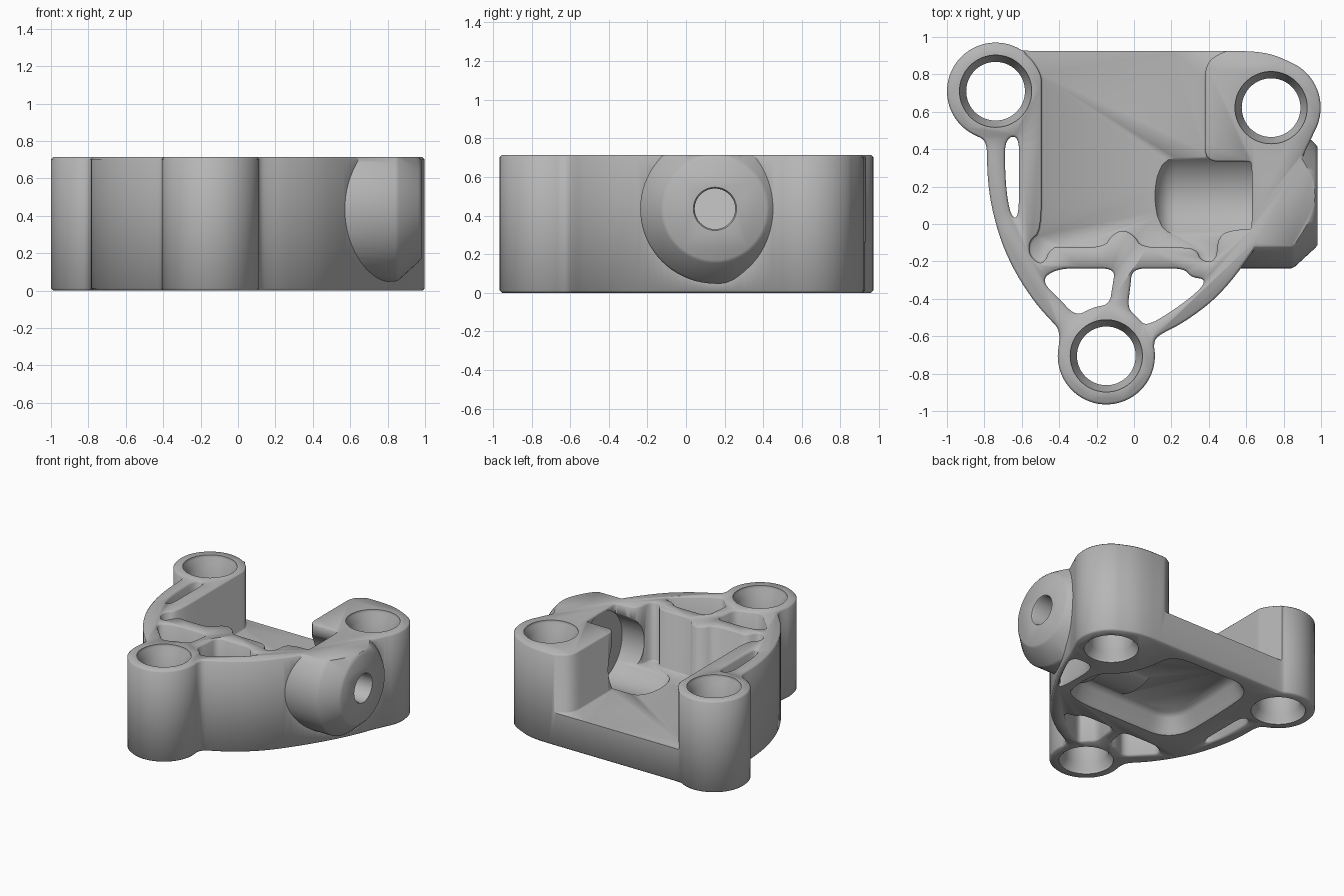
import bpy, bmesh, math
from mathutils import Vector

cube = bpy.data.objects.get("Cube")
if cube:
    bpy.data.objects.remove(cube, do_unlink=True)

TOP, FLOOR, EDGE = 0.715, 0.26, 0.012
SIDE_Y, SIDE_Z = 0.15, 0.435
BACK_LEFT, BACK_RIGHT, FRONT = (-0.74, 0.71), (0.733, 0.622), (-0.148, -0.705)

metal = bpy.data.materials.new("cast grey metal")
metal.use_nodes = True
GREY = (0.47, 0.47, 0.47, 1)
metal.diffuse_color = GREY
metal.node_tree.nodes["Principled BSDF"].inputs["Base Color"].default_value = GREY


def arc(centre, r, a0, a1, n=24):
    angles = [math.radians(a0 + (a1 - a0) * i / n) for i in range(n + 1)]
    return [(centre[0] + r * math.cos(a), centre[1] + r * math.sin(a)) for a in angles]


def soften(points, rounds=3):
    """Round the corners of a closed outline by cutting them repeatedly."""
    pts = [Vector(p) for p in points]
    for _ in range(rounds):
        pairs = zip(pts, pts[1:] + pts[:1])
        pts = [q for a, b in pairs for q in (a.lerp(b, 0.25), a.lerp(b, 0.75))]
    return pts


def skin(name, rings):
    """Join rings of points into a closed solid that faces outward."""
    bm = bmesh.new()
    loops = [[bm.verts.new(p) for p in ring] for ring in rings]
    for low, high in zip(loops, loops[1:]):
        for i in range(len(low)):
            j = (i + 1) % len(low)
            bm.faces.new((low[i], low[j], high[j], high[i]))
    bm.faces.new(loops[0][::-1])
    bm.faces.new(loops[-1])
    if bm.calc_volume(signed=True) < 0:
        bmesh.ops.reverse_faces(bm, faces=bm.faces[:])
    mesh = bpy.data.meshes.new(name)
    bm.to_mesh(mesh)
    bm.free()
    mesh.materials.append(metal)
    obj = bpy.data.objects.new(name, mesh)
    bpy.context.scene.collection.objects.link(obj)
    return obj


def loft(name, outline, layers):
    """Stack an outline at (height, outward offset) layers."""
    pts = [Vector(p) for p in outline]
    area = sum(a.cross(b) for a, b in zip(pts, pts[1:] + pts[:1]))
    side = 1 if area > 0 else -1
    normals = []
    for i, p in enumerate(pts):
        d = (pts[(i + 1) % len(pts)] - pts[i - 1]).normalized()
        normals.append(Vector((d.y, -d.x)) * side)
    return skin(name, [[(*(p + n * off), z) for p, n in zip(pts, normals)]
                       for z, off in layers])


def turn_x(name, profile, n=72):
    """Revolve (x, radius) points around the side bore axis."""
    angles = [2 * math.pi * i / n for i in range(n)]
    return skin(name, [[(x, SIDE_Y + r * math.cos(a), SIDE_Z + r * math.sin(a))
                        for a in angles] for x, r in profile])


def volume(mesh):
    bm = bmesh.new()
    bm.from_mesh(mesh)
    result = bm.calc_volume(signed=True)
    bm.free()
    return result


def combine(target, tool, operation):
    """Boolean the tool into the target, keeping the first sound result."""
    before = volume(target.data)
    mod = target.modifiers.new("combine", "BOOLEAN")
    mod.operation = operation
    mod.object = tool
    for solver in ("MANIFOLD", "EXACT"):
        mod.solver = solver
        bpy.context.view_layer.update()
        graph = bpy.context.evaluated_depsgraph_get()
        mesh = bpy.data.meshes.new_from_object(target.evaluated_get(graph))
        change = volume(mesh) - before
        grows = operation == "UNION"
        if 1e-6 < (change if grows else -change) < before * 0.6:
            target.data = mesh
            break
    target.modifiers.clear()
    bpy.data.objects.remove(tool, do_unlink=True)


def through(e):
    """Layers of a through cut with eased rims."""
    return [(-0.1, e), (0, e), (e, 0), (TOP - e, 0), (TOP, e), (TOP + 0.1, e)]


# Main body: three round bosses joined by curved walls
outline = (
    arc(FRONT, 0.26, 168, 372, 36)
    + [(0.115, -0.61), (0.16, -0.58), (0.26, -0.53), (0.40, -0.43), (0.50, -0.33),
       (0.60, -0.20), (0.70, -0.05), (0.80, 0.12), (0.875, 0.28), (0.91, 0.38), (0.945, 0.45)]
    + arc(BACK_RIGHT, 0.265, -30, 60, 18)
    + [(0.75, 0.905), (0.65, 0.922), (0.55, 0.925), (0, 0.925), (-0.54, 0.925)]
    + arc(BACK_LEFT, 0.26, 57, 248, 36)
    + [(-0.80, 0.45), (-0.785, 0.40), (-0.785, 0.27), (-0.765, 0.10), (-0.71, -0.10),
       (-0.63, -0.27), (-0.53, -0.42), (-0.45, -0.51), (-0.41, -0.55), (-0.397, -0.60)]
)
body = loft("bracket_body", soften(outline, 2),
            [(0, -EDGE), (EDGE, 0), (TOP - EDGE, 0), (TOP, -EDGE)])

# Sloped hollow underneath
hollow = [(-0.43, -0.09), (0, -0.09), (0.54, -0.09), (0.58, 0.10), (0.56, 0.30),
          (0.42, 0.40), (0.34, 0.60), (0.32, 0.82), (0, 0.82), (-0.40, 0.82), (-0.43, 0.40)]
combine(body, loft("under_hollow", soften(hollow),
                   [(-0.1, 0.015), (0, 0.015), (0.02, 0), (0.11, -0.04), (0.14, -0.07)]),
        "DIFFERENCE")

# Trough backing and the conical side boss, trimmed flush with the top
combine(body, turn_x("trough_backing", [(0.06, 0.27), (0.11, 0.335), (0.6, 0.335)]), "UNION")
side_boss = turn_x("side_boss", [(0.5, 0.387), (0.84, 0.387), (0.86, 0.378),
                                 (0.965, 0.282), (0.98, 0.265)])
combine(side_boss, loft("top_trim", [(-2, -2), (2, -2), (2, 2), (-2, 2)],
                        [(TOP, 0), (TOP + 1, 0)]), "DIFFERENCE")
combine(body, side_boss, "UNION")

# Open pocket from above, with its wavy front wall
pocket = soften(
    [(-0.495, 0.70), (-0.495, 0.30), (-0.495, -0.04), (-0.56, -0.09), (-0.56, -0.17),
     (-0.49, -0.225), (-0.44, -0.12), (-0.36, -0.125), (-0.16, -0.125), (-0.12, -0.06),
     (-0.06, -0.03), (0.0, -0.06), (0.04, -0.125), (0.22, -0.125), (0.33, -0.13),
     (0.36, -0.20), (0.44, -0.20), (0.45, -0.06), (0.54, -0.03), (0.615, -0.03),
     (0.632, -0.02), (0.632, 0.32), (0.615, 0.335), (0.52, 0.335), (0.38, 0.335),
     (0.38, 0.48), (0.38, 0.70), (0.38, 0.86), (0.48, 0.925), (0.58, 0.94),
     (0.58, 1.1), (-0.60, 1.1), (-0.60, 0.94)]
    + arc(BACK_LEFT, 0.255, 50, 16, 8), 2)
combine(body, loft("top_pocket", pocket,
                   [(FLOOR, -0.008), (FLOOR + 0.008, 0), (TOP - 0.008, 0),
                    (TOP, 0.008), (TOP + 0.2, 0.008)]), "DIFFERENCE")

# Round trough and the bore through the side boss
combine(body, turn_x("trough", [(0.11, 0.17), (0.125, 0.205), (0.15, 0.24), (0.18, 0.26),
                                (0.22, 0.27), (0.637, 0.27)]), "DIFFERENCE")
combine(body, turn_x("side_bore", [(0.55, 0.105), (0.97, 0.105), (0.98, 0.112), (1.1, 0.112)]),
        "DIFFERENCE")

# Lightening windows in the walls
windows = {
    "left_slot": [(-0.69, 0.455), (-0.615, 0.475), (-0.615, 0.30), (-0.615, 0.035),
                  (-0.655, 0.035), (-0.68, 0.15), (-0.69, 0.30)],
    "front_left_window": [(-0.41, -0.238), (-0.25, -0.238), (-0.10, -0.238), (-0.115, -0.33),
                          (-0.13, -0.43), (-0.22, -0.445), (-0.31, -0.495),
                          (-0.40, -0.40), (-0.50, -0.30)],
    "front_right_window": [(-0.01, -0.238), (0.13, -0.238), (0.27, -0.238), (0.305, -0.285),
                           (0.385, -0.295), (0.35, -0.355), (0.22, -0.455), (0.065, -0.55),
                           (0.02, -0.50), (-0.035, -0.45), (-0.02, -0.34)],
}
for name, points in windows.items():
    combine(body, loft(name, soften(points), through(EDGE)), "DIFFERENCE")

# Blind relief beneath the side boss
relief = [(0.66, -0.03), (0.70, 0.01), (0.79, 0.18), (0.86, 0.34), (0.75, 0.35), (0.655, 0.32)]
combine(body, loft("under_relief", soften(relief),
                   [(-0.1, 0.01), (0, 0.01), (0.02, 0), (0.2, -0.01)]), "DIFFERENCE")

# Countersunk bolt holes
for centre in (BACK_LEFT, BACK_RIGHT, FRONT):
    combine(body, loft("bolt_hole", arc(centre, 0.157, 0, 354, 59),
                       [(-0.1, 0.036), (0.02, 0.036), (0.06, 0), (TOP - 0.06, 0),
                        (TOP - 0.02, 0.036), (TOP + 0.1, 0.036)]), "DIFFERENCE")

bpy.ops.object.select_all(action="DESELECT")
body.select_set(True)
bpy.context.view_layer.objects.active = body
bpy.ops.object.shade_smooth_by_angle(angle=math.radians(48))
